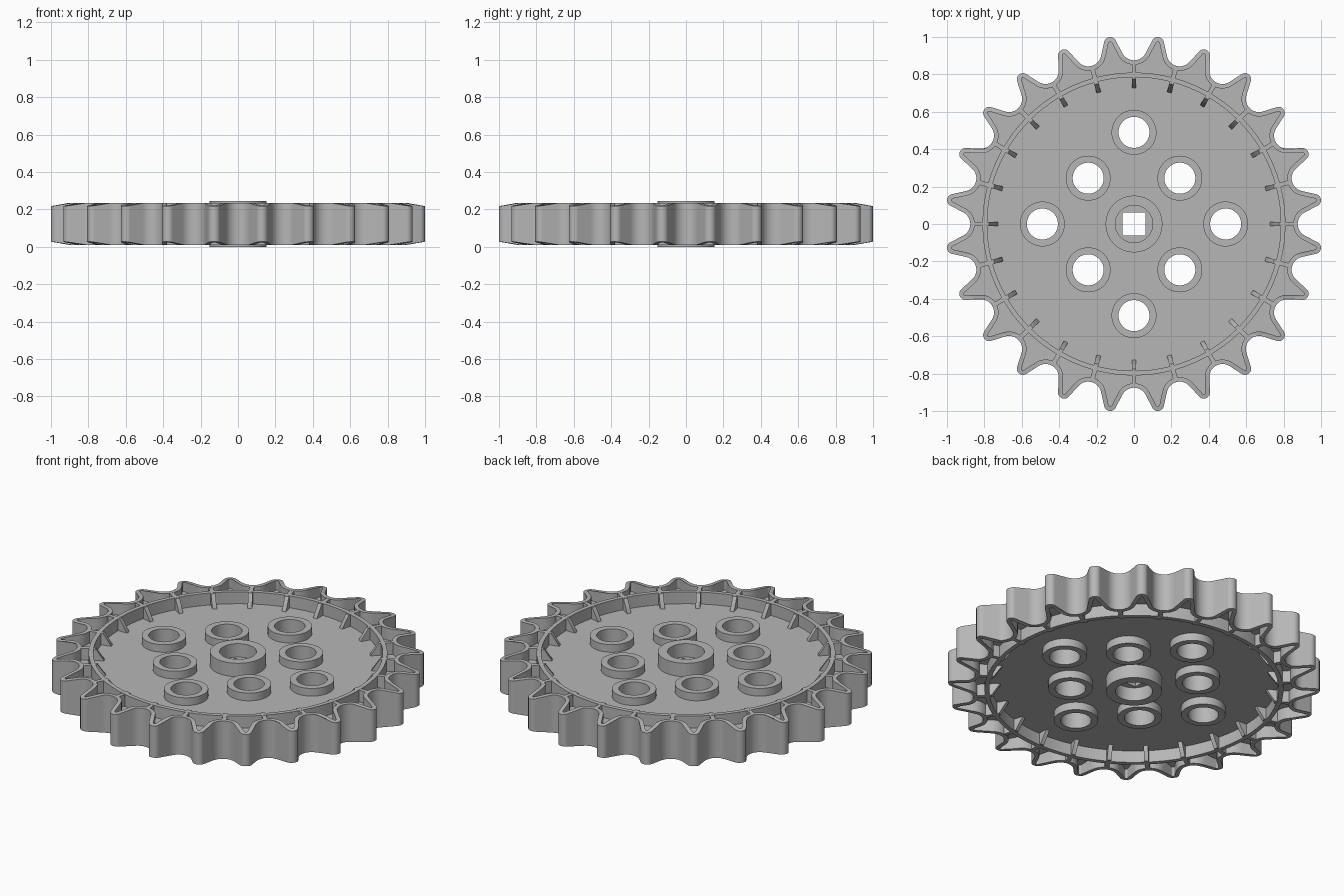
import bpy
import bmesh
from math import sin, cos, acos, atan2, pi, tau
from mathutils import Vector

if "Cube" in bpy.data.objects:
    bpy.data.objects.remove(bpy.data.objects["Cube"])

TEETH = 24
MID = 0.1225          # height of the middle plane
WEB = 0.042           # half thickness of the web
RIM = 0.113           # half height of rim and teeth

grey = bpy.data.materials.new("light grey plastic")
grey.use_nodes = True
colour = (0.47, 0.47, 0.47, 1)
grey.diffuse_color = colour
grey.node_tree.nodes["Principled BSDF"].inputs["Base Color"].default_value = colour


def circle(radius, x=0, y=0, count=48):
    return [(x + radius * cos(tau * i / count), y + radius * sin(tau * i / count))
            for i in range(count)]


def tooth_outline(inset):
    """Rounded valleys and tips joined by tangent flanks, moved inward by inset."""
    half = pi / TEETH
    valley, tip = Vector((0.945, 0)), Vector((0.975 * cos(half), 0.975 * sin(half)))
    r_valley, r_tip = 0.07, 0.033
    gap = tip - valley
    touch = atan2(gap.y, gap.x) + acos((r_valley + r_tip) / gap.length)
    steps = 6
    side = []
    for i in range(steps + 1):       # valley floor up to the flank
        a = pi + (touch - pi) * i / steps
        side.append(valley + (r_valley + inset) * Vector((cos(a), sin(a))))
    for i in range(steps + 1):       # flank over to the crest
        a = touch - pi + (half - touch + pi) * i / steps
        side.append(tip + (r_tip - inset) * Vector((cos(a), sin(a))))
    polar = [(p.length, atan2(p.y, p.x)) for p in side]
    pitch = polar + [(r, 2 * half - a) for r, a in polar[-2:0:-1]]
    return [(r * cos(a + 2 * half * k), r * sin(a + 2 * half * k))
            for k in range(TEETH) for r, a in pitch]


def finish(obj):
    obj.data.materials.clear()
    obj.data.materials.append(grey)
    bpy.ops.object.select_all(action='DESELECT')
    obj.select_set(True)
    bpy.context.view_layer.objects.active = obj
    bpy.ops.object.shade_smooth_by_angle(angle=0.6)
    return obj


def extrude(name, loops, half_height):
    """Extrude nested outlines; inner ones become holes."""
    curve = bpy.data.curves.new(name, 'CURVE')
    curve.dimensions = '2D'
    curve.fill_mode = 'BOTH'
    curve.extrude = half_height
    for loop in loops:
        spline = curve.splines.new('POLY')
        spline.points.add(len(loop) - 1)
        for point, (x, y) in zip(spline.points, loop):
            point.co = (x, y, 0, 1)
        spline.use_cyclic_u = True
    obj = bpy.data.objects.new(name, curve)
    bpy.context.collection.objects.link(obj)
    obj.location.z = MID
    bpy.ops.object.select_all(action='DESELECT')
    obj.select_set(True)
    bpy.context.view_layer.objects.active = obj
    bpy.ops.object.convert(target='MESH')
    obj = bpy.context.object
    bm = bmesh.new()
    bm.from_mesh(obj.data)
    bmesh.ops.remove_doubles(bm, verts=bm.verts, dist=0.0001)
    bmesh.ops.recalc_face_normals(bm, faces=bm.faces)
    bm.to_mesh(obj.data)
    bm.free()
    return finish(obj)


# Toothed wall, thinner towards the tips
wall = extrude("toothed_wall", [tooth_outline(0), tooth_outline(0.024)], RIM)
for v in wall.data.vertices:
    reach = max(0, v.co.xy.length - 0.9)
    v.co.z *= 1 - 1.5 * reach

# Web with openings for the bosses and a square shaft hole
boss_spots = [(0.49 * cos(pi / 2 * k), 0.49 * sin(pi / 2 * k)) for k in range(4)]
boss_spots += [(x, y) for x in (-0.245, 0.245) for y in (-0.245, 0.245)]
s = 0.062
square = [(-s, -s), (s, -s), (s, s), (-s, s)]
openings = [circle(0.1, x, y) for x, y in boss_spots]
extrude("web", [tooth_outline(0.012), square] + openings, WEB)

# Rim ring, hub and bosses
extrude("rim_ring", [circle(0.81, count=96), circle(0.785, count=96)], RIM)
extrude("hub", [circle(0.152), circle(0.1)], MID)
for i, (x, y) in enumerate(boss_spots):
    extrude(f"boss_{i + 1}", [circle(0.12, x, y), circle(0.083, x, y)], 0.088)

# Radial ribs: sloped gusset inside the ring, straight spoke outside it
top = RIM - 0.001
section = [(0.726, -0.04), (0.774, -top), (0.862, -top),
           (0.862, top), (0.774, top), (0.726, 0.04)]
bm = bmesh.new()
for k in range(TEETH):
    a = tau * k / TEETH
    out, across = Vector((cos(a), sin(a), 0)), Vector((-sin(a), cos(a), 0))
    ends = [[bm.verts.new(out * r + across * w + Vector((0, 0, z))) for r, z in section]
            for w in (-0.012, 0.012)]
    bm.faces.new(ends[0])
    bm.faces.new(ends[1][::-1])
    for i in range(len(section)):
        j = (i + 1) % len(section)
        bm.faces.new((ends[0][i], ends[1][i], ends[1][j], ends[0][j]))
bmesh.ops.recalc_face_normals(bm, faces=bm.faces)
mesh = bpy.data.meshes.new("radial_ribs")
bm.to_mesh(mesh)
bm.free()
ribs = bpy.data.objects.new("radial_ribs", mesh)
bpy.context.collection.objects.link(ribs)
ribs.location.z = MID
finish(ribs)
